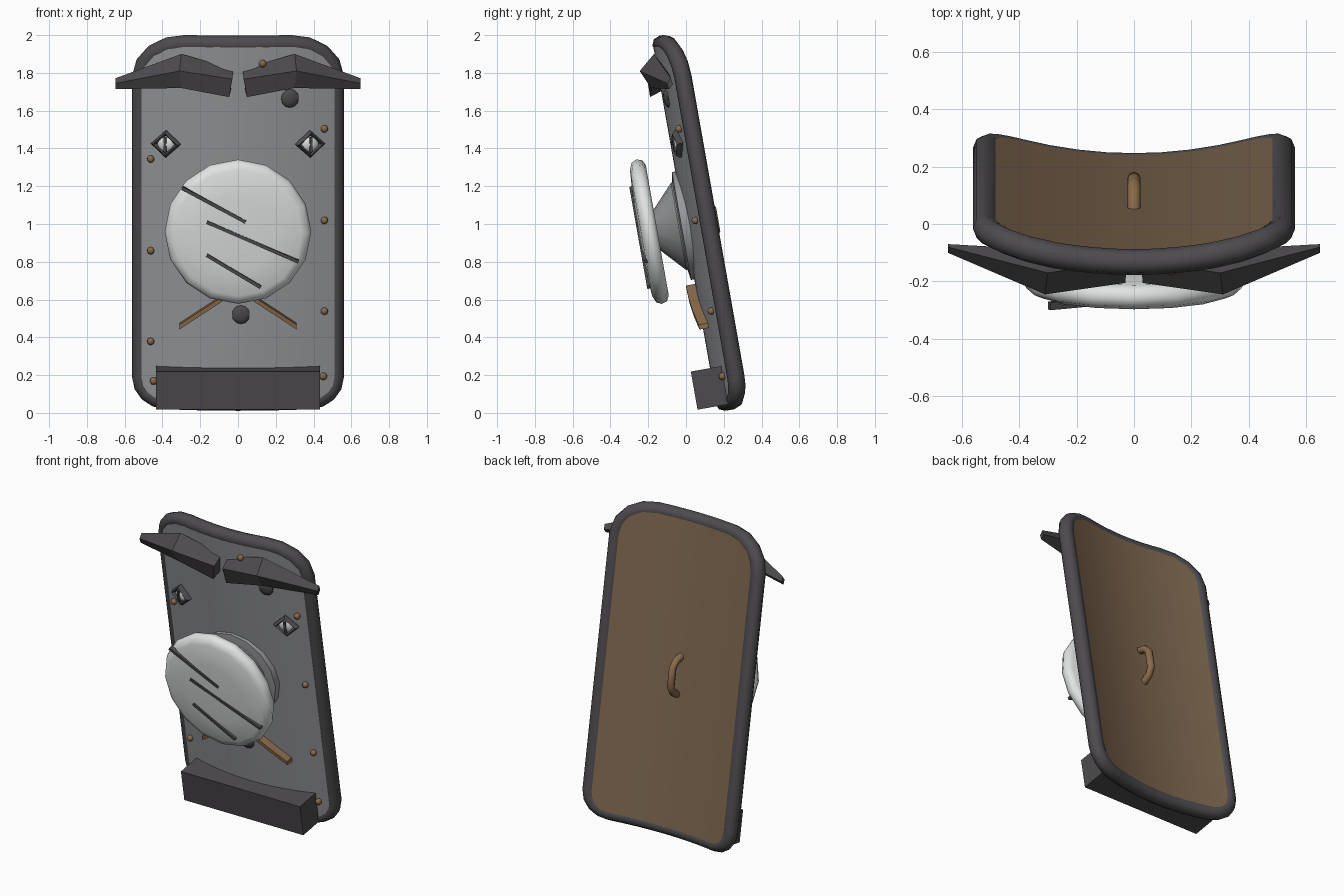
import bpy, bmesh, math
from mathutils import Matrix, Vector

if "Cube" in bpy.data.objects:
    bpy.data.objects.remove(bpy.data.objects["Cube"])

TILT = Matrix.Translation((0, 0.035, 1.0)) @ Matrix.Rotation(math.radians(10), 4, 'X')
C, S = math.cos(math.radians(10)), math.sin(math.radians(10))
HALF_W, TOP, BOTTOM, THICK = 0.515, 0.966, -0.958, 0.042


def material(name, rgb):
    m = bpy.data.materials.new(name)
    m.diffuse_color = (*rgb, 1)
    m.use_nodes = True
    m.node_tree.nodes["Principled BSDF"].inputs["Base Color"].default_value = m.diffuse_color
    return m


DARK = material("dark_iron", (0.075, 0.07, 0.075))
STEEL = material("grey_steel", (0.31, 0.315, 0.33))
BROWN = material("brown_leather", (0.20, 0.13, 0.075))
PALE = material("pale_metal", (0.75, 0.77, 0.77))
BRONZE = material("bronze", (0.25, 0.145, 0.07))


def finish(name, bm, mat, matrix=TILT, smooth=None):
    bmesh.ops.recalc_face_normals(bm, faces=bm.faces)
    me = bpy.data.meshes.new(name)
    bm.to_mesh(me)
    bm.free()
    ob = bpy.data.objects.new(name, me)
    bpy.context.collection.objects.link(ob)
    me.materials.append(mat)
    me.transform(matrix)
    if smooth:
        bpy.ops.object.select_all(action='DESELECT')
        ob.select_set(True)
        bpy.context.view_layer.objects.active = ob
        bpy.ops.object.shade_smooth_by_angle(angle=math.radians(smooth))
    return ob


def loft(name, sections, mat, matrix=TILT, smooth=None, cyclic=False):
    """Skin equal-length closed sections."""
    bm = bmesh.new()
    rings = [[bm.verts.new(p) for p in s] for s in sections]
    n = len(rings[0])
    pairs = list(zip(rings, rings[1:])) + ([(rings[-1], rings[0])] if cyclic else [])
    for a, b in pairs:
        for i in range(n):
            j = (i + 1) % n
            bm.faces.new((a[i], a[j], b[j], b[i]))
    if not cyclic:
        bm.faces.new(rings[0])
        bm.faces.new(rings[-1])
    return finish(name, bm, mat, matrix, smooth)


def tube(name, pts, r, mat, sides=8, cyclic=False):
    pts = [Vector(p) for p in pts]
    secs = []
    for i, p in enumerate(pts):
        a = pts[i - 1] if cyclic or i else p
        b = pts[(i + 1) % len(pts)] if cyclic or i < len(pts) - 1 else p
        t = (b - a).normalized()
        u = (Vector((0, 1, 0)) if cyclic else Vector((1, 0, 0)))
        u = (u - t * u.dot(t)).normalized()
        v = t.cross(u)
        secs.append([p + r * (u * math.cos(k * math.tau / sides) + v * math.sin(k * math.tau / sides))
                     for k in range(sides)])
    return loft(name, secs, mat, smooth=50, cyclic=cyclic)


def lathe(name, profile, mat, sides=16, smooth=35):
    """Turn (radius, forward) pairs about the shield's forward axis."""
    return loft(name, [[(r * math.cos(k * math.tau / sides), -d, r * math.sin(k * math.tau / sides))
                        for k in range(sides)] for r, d in profile], mat, smooth=smooth)


def box(name, size, matrix, mat):
    bm = bmesh.new()
    bmesh.ops.create_cube(bm, size=1, matrix=matrix @ Matrix.Diagonal((*size, 1)))
    return finish(name, bm, mat)


def sag(x):
    return 0.085 * (x / HALF_W) ** 2


def on_front(x, z):
    """Local frame on the front face at front-view position (x, z)."""
    y = sag(x) - THICK
    turn = math.atan(2 * 0.085 * x / HALF_W ** 2)
    return Matrix.Translation((x, y, (z - 1 - S * y) / C)) @ Matrix.Rotation(turn, 4, 'Z')


# Curved body: columns from left to right with rounded corners
def corner(rx, rz, edge, sign):
    return [(HALF_W - rx + rx * math.cos(a), edge - sign * rz + sign * rz * math.sin(a))
            for a in (math.radians(d) for d in (0, 22.5, 45, 67.5, 90))]


flat = [(x, None) for x in (0.22, 0.15, 0.07)]
top = corner(0.24, 0.19, TOP, 1) + [(x, TOP) for x, _ in flat]
low = corner(0.13, 0.12, BOTTOM, -1) + [(x, BOTTOM) for x in (0.30, 0.2, 0.1)]
upper = top + [(0, TOP)] + [(-x, w) for x, w in reversed(top)]
lower = low + [(0, BOTTOM)] + [(-x, w) for x, w in reversed(low)]


def height(x, line):
    pts = sorted(line)
    for (x0, w0), (x1, w1) in zip(pts, pts[1:]):
        if x0 <= x <= x1 and x1 > x0:
            return w0 + (w1 - w0) * (x - x0) / (x1 - x0)
    return pts[0][1]


xs = sorted({round(x, 4) for x, _ in upper + lower})


def panel(name, y0, y1, mat):
    loft(name, [[(x, sag(x) + y0, height(x, upper)), (x, sag(x) + y1, height(x, upper)),
                 (x, sag(x) + y1, height(x, lower)), (x, sag(x) + y0, height(x, lower))]
                for x in xs], mat, smooth=30)


panel("front_plate", -THICK, 0, STEEL)
panel("back_lining", 0, THICK, BROWN)
tube("rim", [(x, sag(x), w) for x, w in upper + lower[::-1]], 0.046, DARK, cyclic=True)

# Central boss: base ring, cone and dished disc
lathe("boss_ring", [(0.29, -0.03), (0.29, 0.06), (0.24, 0.068)], STEEL)
lathe("boss_cone", [(0.24, 0.05), (0.235, 0.075), (0.10, 0.2)], STEEL)
lathe("boss_disc", [(0.10, 0.19), (0.35, 0.19), (0.38, 0.205), (0.388, 0.235), (0.375, 0.262),
                    (0.34, 0.277), (0.2, 0.287), (0.02, 0.291)], PALE, smooth=50)

# Scratches across the disc
for i, (x0, z0, x1, z1) in enumerate([(-.295, 1.19, .04, 1.01), (-.165, 1.01, .32, .80),
                                      (-.165, .835, .12, .665)]):
    dx, dw = x1 - x0, (z1 - z0) / C
    m = Matrix.Translation(((x0 + x1) / 2, -0.282, ((z0 + z1) / 2 - 0.95) / C)) \
        @ Matrix.Rotation(-math.atan2(dw, dx), 4, 'Y')
    box(f"disc_scratch_{i}", (math.hypot(dx, dw), 0.028, 0.018), m, DARK)

for side, label in ((1, "right"), (-1, "left")):
    # Brow plates: diamond sections (y, z) in world space
    secs = [((.025, .03, .047, .035), ((-.13, 1.82), (-.205, 1.767), (-.19, 1.672), (-.1, 1.72))),
            ((.30, .31, .30, .29), ((-.17, 1.90), (-.245, 1.81), (-.185, 1.72), (-.09, 1.80))),
            ((.648,) * 4, ((-.08, 1.772), (-.10, 1.745), (-.09, 1.714), (-.07, 1.74)))]
    loft(f"brow_{label}", [[(side * x, y, z) for x, (y, z) in zip(px, pyz)] for px, pyz in secs],
         DARK, Matrix.Identity(4))
    # Eyes: diamond frame, pale ball and slit
    f = on_front(side * 0.38, 1.425)
    frame = []
    for k in range(4):
        a = k * math.pi / 2
        frame.append([f @ Vector((r * math.cos(a) * 1.05, y, r * math.sin(a) * 0.95))
                      for r, y in ((.077, .01), (.077, -.012), (.062, -.03), (.047, -.012), (.047, .01))])
    loft(f"eye_frame_{label}", frame, DARK, cyclic=True)
    bm = bmesh.new()
    bmesh.ops.create_uvsphere(bm, u_segments=12, v_segments=8, radius=0.05,
                              matrix=f @ Matrix.Diagonal((1, 0.6, 1, 1)))
    finish(f"eye_{label}", bm, PALE, smooth=60)
    box(f"eye_slit_{label}", (0.014, 0.03, 0.08), f @ Matrix.Translation((0, -0.02, 0)), DARK)
    # Mouth strips following the curved face
    strip = []
    for x, z in ((0, .67), (.1, .60), (.2, .535), (.31, .463)):
        p = on_front(side * x, z).translation
        strip.append([p + Vector((0, y, w)) for y, w in ((.01, .013), (-.05, .013), (-.05, -.013), (.01, -.013))])
    loft(f"mouth_strip_{label}", strip, BRONZE)

# Jaw block along the bottom
box("jaw_block", (0.868, 0.17, 0.205), Matrix.Translation((0, -0.06, -0.87)), DARK)

# Rivets
for i, (x, z) in enumerate([(.13, 1.85), (.455, 1.505), (.455, 1.02), (.455, .54), (.45, .195),
                            (-.46, 1.345), (-.46, .86), (-.46, .38), (-.445, .17)]):
    bm = bmesh.new()
    bmesh.ops.create_uvsphere(bm, u_segments=8, v_segments=6, radius=0.02,
                              matrix=on_front(x, z) @ Matrix.Translation((0, -0.008, 0)))
    finish(f"rivet_{i}", bm, BRONZE, smooth=60)

# Dents
for i, (x, z) in enumerate([(.275, 1.665), (.015, .52)]):
    bm = bmesh.new()
    bmesh.ops.create_uvsphere(bm, u_segments=10, v_segments=6, radius=0.05,
                              matrix=on_front(x, z) @ Matrix.Diagonal((1, 0.35, 1, 1)))
    finish(f"dent_{i}", bm, DARK, smooth=60)

# Back grip
tube("grip", [(0, .03, .12), (0, .085, .10), (0, .115, .06), (0, .115, -.06), (0, .085, -.10), (0, .03, -.12)],
     0.023, BRONZE)
